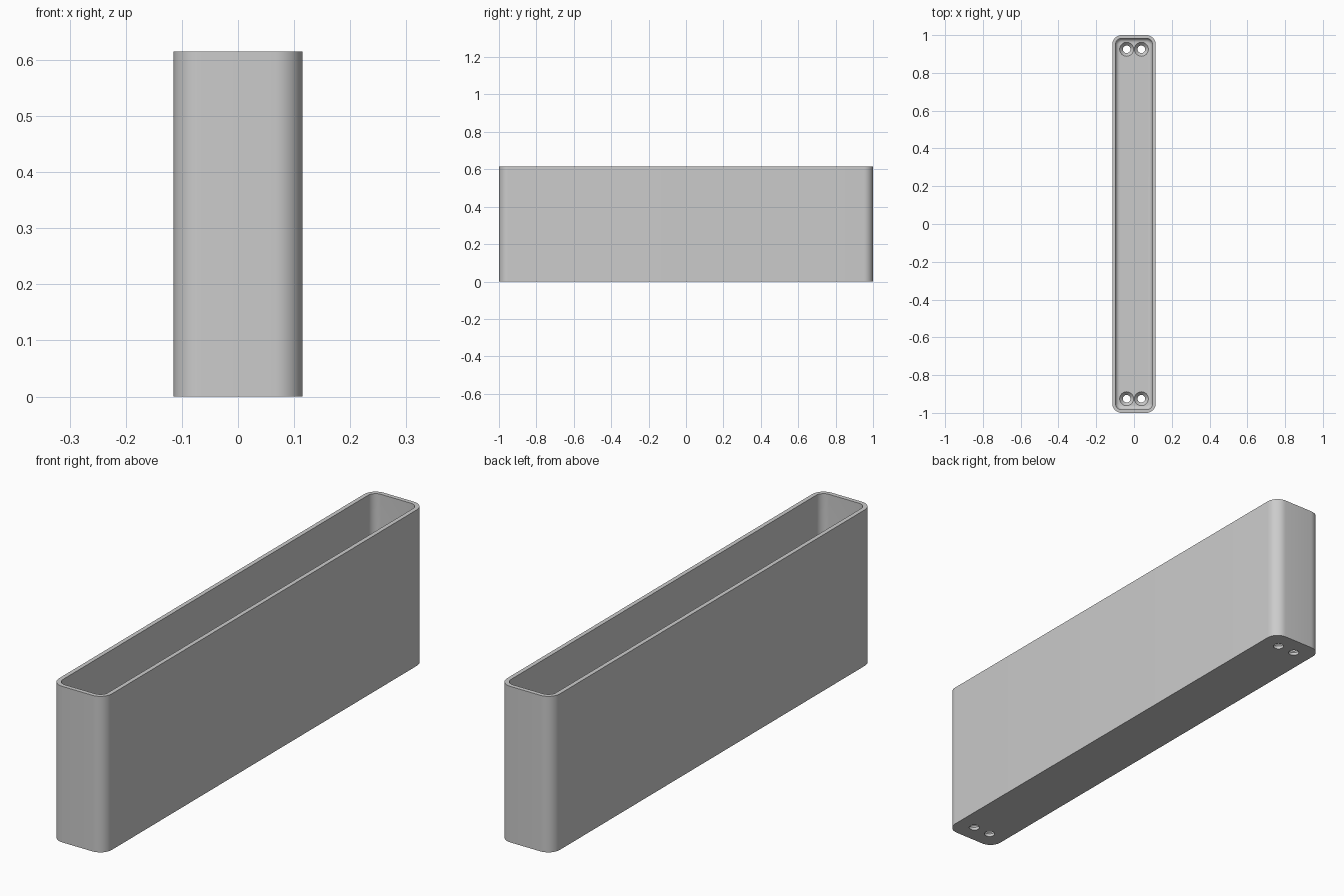
import bpy, bmesh, math

if "Cube" in bpy.data.objects:
    bpy.data.objects.remove(bpy.data.objects["Cube"], do_unlink=True)

HALF_X, HALF_Y, HEIGHT = 0.115, 1.0, 0.615
CORNER, WALL, FLOOR, FILLET = 0.05, 0.017, 0.03, 0.022

grey = bpy.data.materials.new("plain grey")
grey.use_nodes = True
colour = (0.6, 0.6, 0.6, 1)
grey.diffuse_color = colour
grey.node_tree.nodes["Principled BSDF"].inputs["Base Color"].default_value = colour


def rounded_ring(inset, z, steps=10):
    """Points of a rounded rectangle, offset inwards from the outer wall."""
    radius = CORNER - inset
    cx, cy = HALF_X - CORNER, HALF_Y - CORNER
    points = []
    for corner, (sx, sy) in enumerate([(1, 1), (-1, 1), (-1, -1), (1, -1)]):
        for i in range(steps + 1):
            a = (corner + i / steps) * math.pi / 2
            points.append((sx * cx + radius * math.cos(a),
                           sy * cy + radius * math.sin(a), z))
    return points


def circle_ring(x, y, radius, z, steps=40):
    return [(x + radius * math.cos(math.tau * i / steps),
             y + radius * math.sin(math.tau * i / steps), z) for i in range(steps)]


def loft(name, rings):
    """Skin a stack of rings and cap both ends."""
    bm = bmesh.new()
    loops = [[bm.verts.new(p) for p in ring] for ring in rings]
    for low, high in zip(loops, loops[1:]):
        for i in range(len(low)):
            j = (i + 1) % len(low)
            bm.faces.new((low[i], low[j], high[j], high[i]))
    bm.faces.new(loops[0][::-1])
    bm.faces.new(loops[-1])
    bmesh.ops.recalc_face_normals(bm, faces=bm.faces)
    mesh = bpy.data.meshes.new(name)
    bm.to_mesh(mesh)
    bm.free()
    mesh.materials.append(grey)
    obj = bpy.data.objects.new(name, mesh)
    bpy.context.collection.objects.link(obj)
    return obj


# Open tray: outer wall, rim, inner wall, filleted floor
rings = [rounded_ring(0, 0), rounded_ring(0, HEIGHT), rounded_ring(WALL, HEIGHT)]
for i in range(7):
    a = i / 6 * math.pi / 2
    rings.append(rounded_ring(WALL + FILLET * (1 - math.cos(a)),
                              FLOOR + FILLET * (1 - math.sin(a))))
tray = loft("tray", rings)
bpy.context.view_layer.objects.active = tray
tray.select_set(True)

# Countersunk screw holes, a pair at each end of the floor
for x in (-0.039, 0.039):
    for y in (-0.925, 0.925):
        cutter = loft("screw_hole_cutter", [
            circle_ring(x, y, 0.02, -0.02), circle_ring(x, y, 0.02, FLOOR - 0.018),
            circle_ring(x, y, 0.037, FLOOR), circle_ring(x, y, 0.037, FLOOR + 0.03)])
        cutter.hide_render = True
        cut = tray.modifiers.new("screw_hole", 'BOOLEAN')
        cut.operation = 'DIFFERENCE'
        cut.solver = 'EXACT'
        cut.object = cutter
        bpy.ops.object.modifier_apply(modifier=cut.name)
        bpy.data.objects.remove(cutter, do_unlink=True)

bpy.ops.object.shade_smooth_by_angle(angle=math.radians(30))
